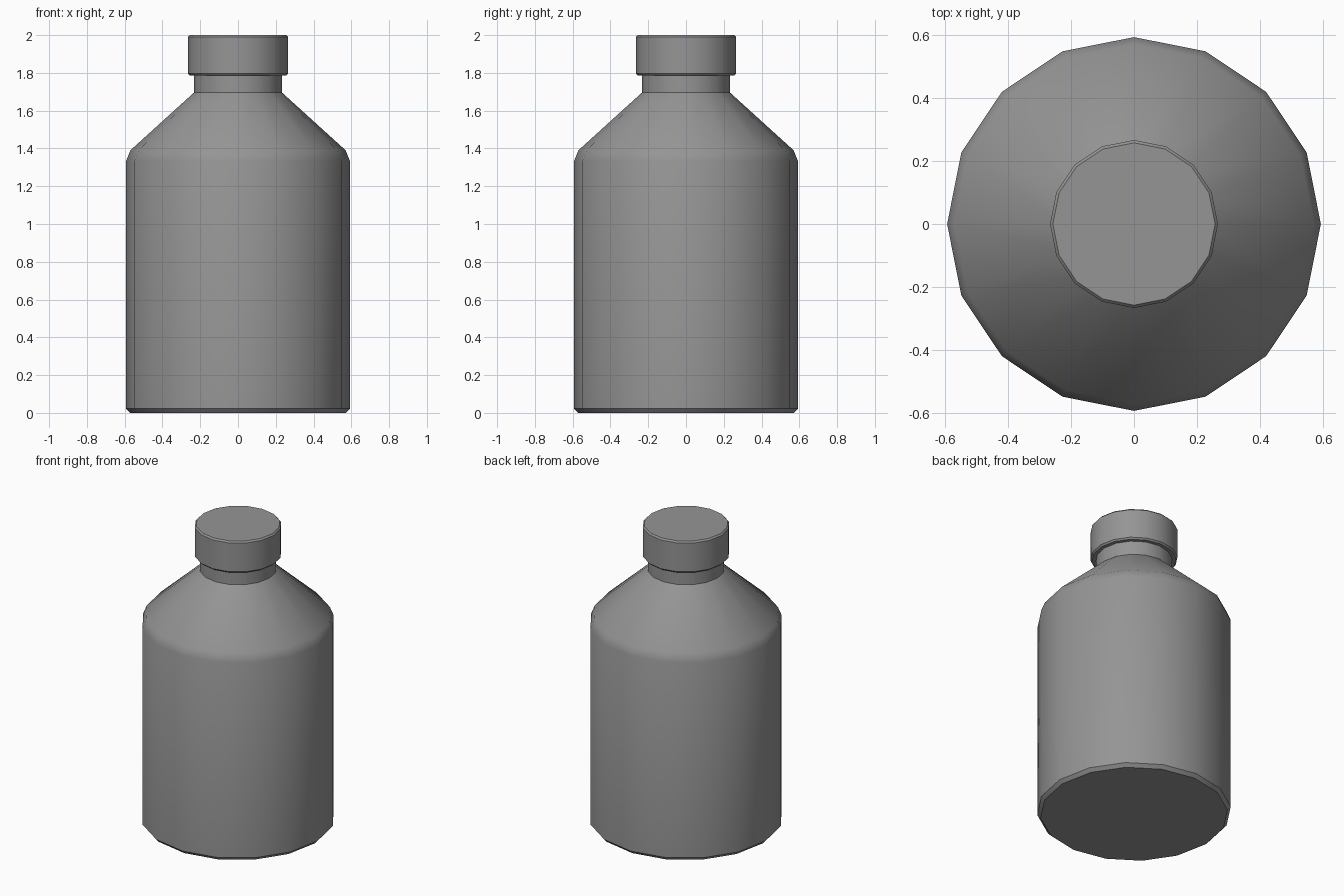
import bpy
import bmesh
import math

SIDES = 16

cube = bpy.data.objects.get("Cube")
if cube:
    bpy.data.objects.remove(cube, do_unlink=True)

grey = bpy.data.materials.new("mid_grey")
grey.use_nodes = True
colour = (0.3, 0.3, 0.3, 1)
grey.diffuse_color = colour
grey.node_tree.nodes["Principled BSDF"].inputs["Base Color"].default_value = colour


def lathe(name, profile):
    """Spin (radius, height) points into a closed, faceted solid."""
    bm = bmesh.new()
    rings = []
    for radius, height in profile:
        angles = [math.tau * i / SIDES for i in range(SIDES)]
        rings.append([bm.verts.new((radius * math.cos(a), radius * math.sin(a), height))
                      for a in angles])
    for low, high in zip(rings, rings[1:]):
        for i in range(SIDES):
            j = (i + 1) % SIDES
            bm.faces.new((low[i], low[j], high[j], high[i]))
    bm.faces.new(rings[0][::-1])
    bm.faces.new(rings[-1])
    mesh = bpy.data.meshes.new(name)
    bm.to_mesh(mesh)
    bm.free()
    mesh.materials.append(grey)
    obj = bpy.data.objects.new(name, mesh)
    bpy.context.collection.objects.link(obj)
    # Smooth the round walls, keep the rims sharp
    mesh.shade_smooth()
    mesh.set_sharp_from_angle(angle=math.radians(30))
    return obj


# Body with chamfered base, soft shoulder, sloped top and straight neck
lathe("bottle_body", [
    (0.572, 0), (0.592, 0.022), (0.592, 1.335), (0.57, 1.39),
    (0.234, 1.695), (0.234, 1.80),
])

# Screw cap with small chamfers on both rims
lathe("cap", [
    (0.257, 1.787), (0.266, 1.797), (0.266, 1.99), (0.257, 2.0),
])
